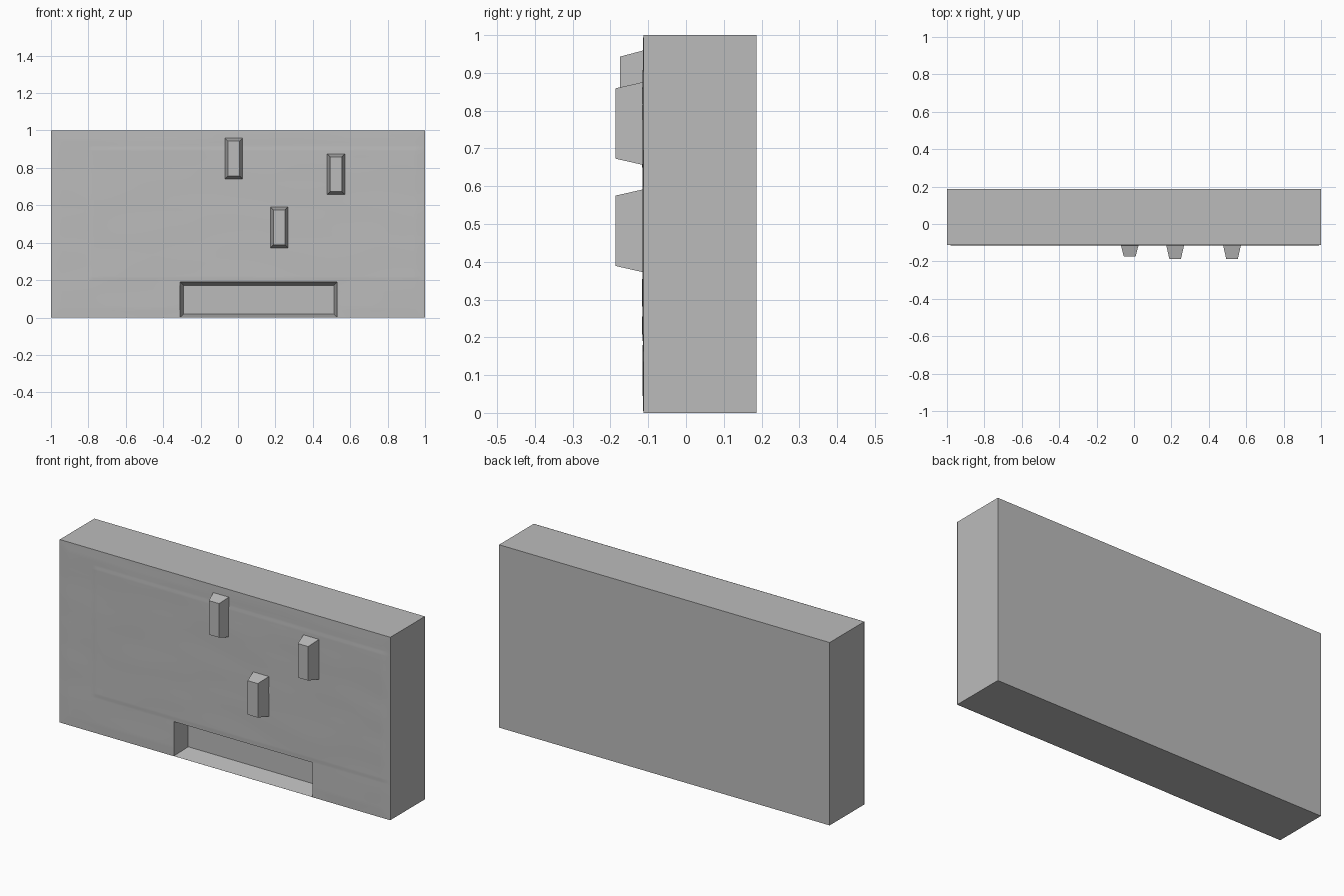
import bpy, bmesh
from mathutils import Vector, noise

cube = bpy.data.objects.get("Cube")
if cube:
    bpy.data.objects.remove(cube, do_unlink=True)

grey = bpy.data.materials.new("plain grey")
grey.use_nodes = True
colour = (0.5, 0.5, 0.5, 1)
grey.diffuse_color = colour
grey.node_tree.nodes["Principled BSDF"].inputs["Base Color"].default_value = colour

FRONT, BACK = -0.113, 0.187


def finish(name, bm):
    bmesh.ops.recalc_face_normals(bm, faces=bm.faces)
    mesh = bpy.data.meshes.new(name)
    bm.to_mesh(mesh)
    bm.free()
    mesh.materials.append(grey)
    obj = bpy.data.objects.new(name, mesh)
    bpy.context.collection.objects.link(obj)
    return obj


def tapered_box(name, y0, y1, x0, x1, z0, z1, inset=0.0):
    """Box from y0 to y1 whose y1 end is inset on all four sides."""
    bm = bmesh.new()
    ends = []
    for y, i in ((y0, 0), (y1, inset)):
        corners = [(x0 + i, z0 + i), (x1 - i, z0 + i), (x1 - i, z1 - i), (x0 + i, z1 - i)]
        ends.append([bm.verts.new((x, y, z)) for x, z in corners])
        bm.faces.new(ends[-1])
    for k in range(4):
        n = (k + 1) % 4
        bm.faces.new((ends[0][k], ends[0][n], ends[1][n], ends[1][k]))
    return finish(name, bm)


# Main slab with a tapered slot cut in its lower front
slab = tapered_box("slab", FRONT + 0.001, BACK, -1, 1, 0, 1)
cutter = tapered_box("slot_cutter", FRONT, FRONT + 0.1, -0.31, 0.53, 0, 0.19, 0.018)
cutter.hide_render = True
cut = slab.modifiers.new("slot", "BOOLEAN")
cut.operation, cut.solver, cut.object = "DIFFERENCE", "EXACT", cutter
bpy.context.view_layer.objects.active = slab
bpy.ops.object.modifier_apply(modifier=cut.name)
bpy.data.objects.remove(cutter, do_unlink=True)

# Faintly uneven front skin, open over the slot
bm = bmesh.new()
bmesh.ops.create_grid(bm, x_segments=200, y_segments=100, size=1)
for v in bm.verts:
    x, z = v.co.x, (v.co.y + 1) / 2
    edge = min(1, min(1 - abs(x), z, 1 - z) / 0.05)
    bump = 0.0012 * (1 + noise.noise(Vector((x * 3, z * 7, 0))))
    if x > -0.8 and 0.2 < z < 0.9:
        bump += 0.0012 * min(1, (x + 0.8) / 0.02)
    v.co = (x, FRONT - edge * bump, z)
opening = [f for f in bm.faces
           if -0.31 < f.calc_center_median().x < 0.53 and f.calc_center_median().z < 0.19]
bmesh.ops.delete(bm, geom=opening, context="FACES")
skin = finish("front_skin", bm)
if skin.data.polygons[0].normal.y > 0:
    skin.data.flip_normals()
skin.data.shade_smooth()

# Three tapered pegs on the front
for name, x, z, tip in (("upper_peg", -0.023, 0.85, -0.175),
                        ("left_peg", 0.524, 0.766, -0.187),
                        ("lower_peg", 0.22, 0.482, -0.187)):
    tapered_box(name, FRONT + 0.01, tip, x - 0.05, x + 0.05, z - 0.112, z + 0.112, 0.019)
